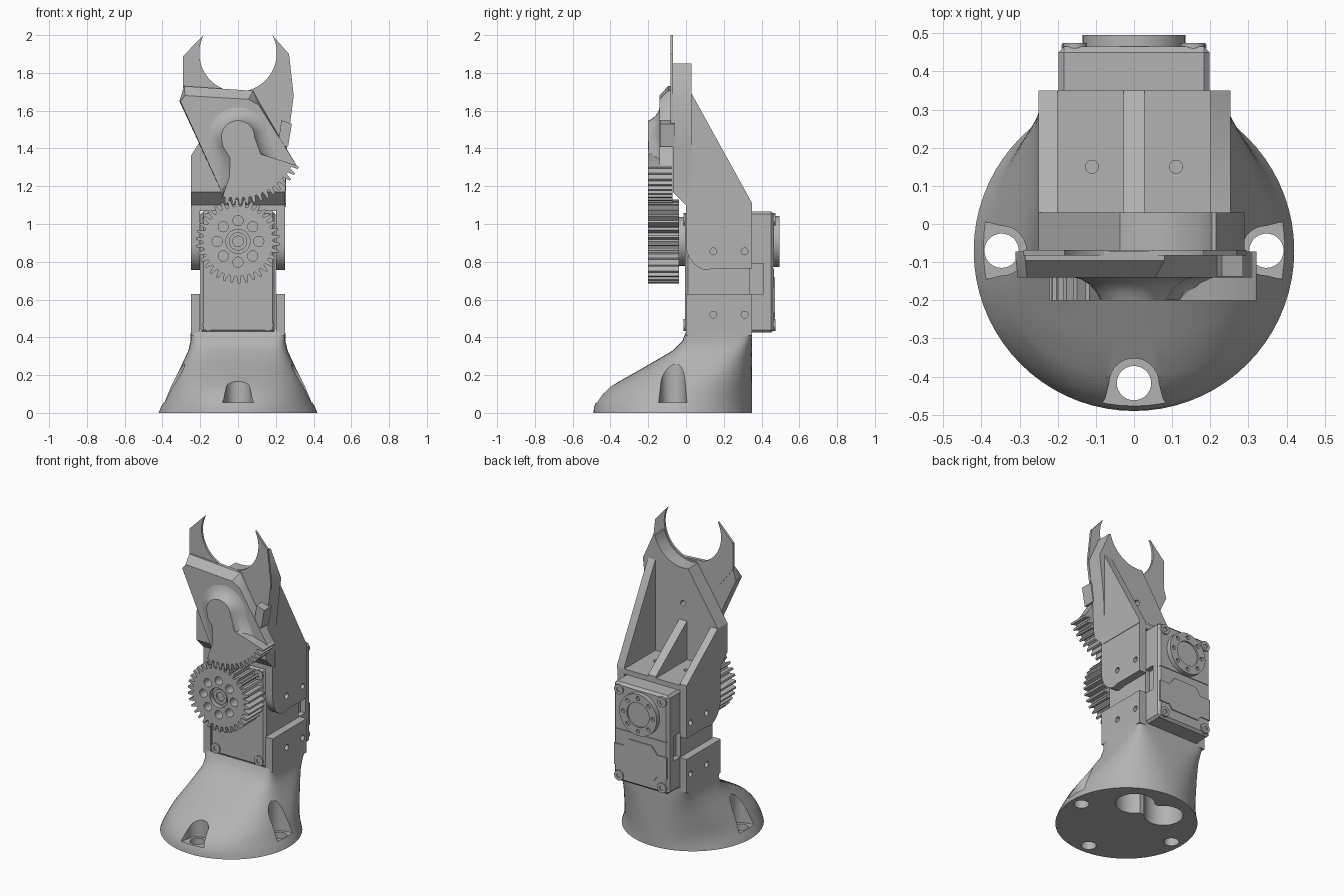
import bpy
import bmesh
from math import sin, cos, pi, radians, copysign

default = bpy.data.objects.get("Cube")
if default:
    bpy.data.objects.remove(default, do_unlink=True)

grey = bpy.data.materials.new("plain grey")
grey.use_nodes = True
GREY = (0.45, 0.45, 0.45, 1)
grey.diffuse_color = GREY
grey.node_tree.nodes["Principled BSDF"].inputs["Base Color"].default_value = GREY


def place(axis, point, depth):
    """Put a 2D point on a plane across the given axis."""
    a, b = point
    return {"X": (depth, a, b), "Y": (a, depth, b), "Z": (a, b, depth)}[axis]


def loft(name, rings, axis="Z"):
    """Skin a list of (outline, depth) rings and cap both ends."""
    bm = bmesh.new()
    loops = [[bm.verts.new(place(axis, p, depth)) for p in outline] for outline, depth in rings]
    for low, high in zip(loops, loops[1:]):
        for i in range(len(low)):
            j = (i + 1) % len(low)
            bm.faces.new((low[i], low[j], high[j], high[i]))
    bm.faces.new(loops[0][::-1])
    bm.faces.new(loops[-1])
    bmesh.ops.recalc_face_normals(bm, faces=bm.faces)
    mesh = bpy.data.meshes.new(name)
    bm.to_mesh(mesh)
    bm.free()
    mesh.materials.append(grey)
    obj = bpy.data.objects.new(name, mesh)
    bpy.context.collection.objects.link(obj)
    return obj


def prism(name, outline, axis, start, end):
    return loft(name, [(outline, start), (outline, end)], axis)


def box(name, x0, x1, y0, y1, z0, z1):
    return prism(name, [(x0, y0), (x1, y0), (x1, y1), (x0, y1)], "Z", z0, z1)


def arc(cx, cy, r, start, end, n):
    angles = [radians(start + (end - start) * i / (n - 1)) for i in range(n)]
    return [(cx + r * cos(a), cy + r * sin(a)) for a in angles]


def circle(cx, cy, r, n=32):
    return arc(cx, cy, r, 0, 360, n + 1)[:-1]


def ring_of(cx, cy, r, n=8):
    return circle(cx, cy, r, n)


def activate(obj):
    bpy.ops.object.select_all(action="DESELECT")
    obj.select_set(True)
    bpy.context.view_layer.objects.active = obj


def cut(obj, cutter):
    mod = obj.modifiers.new("cut", "BOOLEAN")
    mod.operation, mod.solver, mod.object = "DIFFERENCE", "EXACT", cutter
    activate(obj)
    bpy.ops.object.modifier_apply(modifier=mod.name)
    bpy.data.objects.remove(cutter, do_unlink=True)


def drill(obj, axis, centre, r, start, end, n=20):
    cut(obj, prism("drill", circle(*centre, r, n), axis, start, end))


def teeth(cx, cy, root, tip, start, end, count):
    """Toothed arc with trapezoid teeth."""
    step = (end - start) / count
    pts = []
    for i in range(count):
        for part, r in ((0, root), (0.3, root), (0.5, tip), (0.8, tip)):
            a = radians(start + (i + part) * step)
            pts.append((cx + r * cos(a), cy + r * sin(a)))
    return pts


# Base: round foot blending into a square column
def section(half, front, power, n=72):
    back = 0.35
    mid, depth = (front + back) / 2, (back - front) / 2
    pts = []
    for i in range(n):
        c, s = cos(2 * pi * i / n), sin(2 * pi * i / n)
        pts.append((half * copysign(abs(c) ** (2 / power), c),
                    mid + depth * copysign(abs(s) ** (2 / power), s)))
    return pts


levels = [(0, 0.42, -0.49, 2), (0.03, 0.408, -0.487, 2), (0.06, 0.392, -0.475, 2.05),
          (0.1, 0.373, -0.445, 2.15), (0.14, 0.355, -0.4, 2.3), (0.2, 0.325, -0.295, 2.6),
          (0.26, 0.295, -0.19, 3.1), (0.33, 0.263, -0.07, 4.5), (0.38, 0.251, -0.02, 8),
          (0.43, 0.25, 0, 20)]
base = loft("base", [(section(a, f, p), z) for z, a, f, p in levels])

# Screw pockets and holes in the foot, and the cable slot below
pocket = arc(0, 0, 0.065, 90, 270, 15) + [(0.04, -0.075), (0.085, -0.11), (0.16, -0.18),
                                          (0.16, 0.18), (0.085, 0.11), (0.04, 0.075)]
for ux, uy in ((0, -1), (1, 0), (-1, 0)):
    cx, cy = 0.347 * ux, -0.07 + 0.347 * uy
    plan = [(cx + u * ux - t * uy, cy + u * uy + t * ux) for u, t in pocket]
    cut(base, prism("pocket", plan, "Z", 0.055, 0.5))
    drill(base, "Z", (cx, cy), 0.045, -0.1, 0.1, 28)
slot = arc(0.11, 0.14, 0.115, -145, 145, 24) + arc(-0.11, 0.14, 0.115, 35, 325, 24)
cut(base, prism("cable_slot", slot, "Z", -0.1, 0.25))

# Side cheeks that hold the motor, lower and upper
lower = [(0, 0.41), (0.35, 0.41), (0.35, 0.63), (0, 0.63)]
upper = [(0.35, 0.765), (0.35, 1.1), (0, 1.1)] + arc(0.14, 0.89, 0.14, 180, 265, 9)
upper[-1] = (0.15, 0.765)
for side, label in ((1, "left"), (-1, "right")):
    for part, outline, z in (("lower", lower, 0.52), ("upper", upper, 0.855)):
        cheek = prism(f"{part}_cheek_{label}", outline, "X", side * 0.2, side * 0.25)
        for y in (0.145, 0.31):
            drill(cheek, "X", (y, z), 0.018, side * 0.15, side * 0.3)

# Motor body with side slots, back covers and screws
motor = box("motor", -0.198, 0.198, -0.005, 0.465, 0.425, 1.067)
bevel = motor.modifiers.new("chamfer", "BEVEL")
bevel.width, bevel.segments = 0.015, 1
activate(motor)
bpy.ops.object.modifier_apply(modifier=bevel.name)
for side in (1, -1):
    cut(motor, box("side_slot", side * 0.165, side * 0.3, 0.34, 0.41, 0.63, 0.79))
cut(motor, box("seam", -0.3, 0.3, 0.46, 0.5, 0.765, 0.772))
prism("back_cover", [(-0.19, 0.53), (-0.12, 0.53), (-0.1, 0.5), (0.1, 0.5), (0.12, 0.53), (0.19, 0.53),
                     (0.19, 0.67), (0.12, 0.67), (0.08, 0.72), (-0.08, 0.72), (-0.12, 0.67),
                     (-0.19, 0.67)], "Y", 0.46, 0.471)
horn = prism("back_horn", circle(0, 0.908, 0.135, 48), "Y", 0.46, 0.495)
cut(horn, prism("horn_dish", circle(0, 0.908, 0.08), "Y", 0.485, 0.6))
for p in ring_of(0, 0.908, 0.107):
    drill(horn, "Y", p, 0.013, 0.48, 0.6, 12)
for x in (-0.155, 0.155):
    for z in (0.465, 1.025):
        for label, y0, y1 in (("front", -0.012, 0.01), ("back", 0.45, 0.474)):
            screw = prism(f"{label}_screw", circle(x, z, 0.032, 20), "Y", y0, y1)
            drill(screw, "Y", (x, z), 0.015, *((-0.1, -0.006) if y0 < 0 else (0.468, 0.6)), n=6)

# Drive gear on the motor's front hub
prism("front_hub", circle(0, 0.908, 0.13), "Y", -0.04, 0)
gear = prism("drive_gear", teeth(0, 0.908, 0.185, 0.222, 0, 360, 34), "Y", -0.2, -0.036)
for p in ring_of(0, 0.908, 0.11):
    drill(gear, "Y", p, 0.027, -0.3, -0.13)
drill(gear, "Y", (0, 0.908), 0.064, -0.3, -0.17, 32)
cap = prism("gear_bolt", circle(0, 0.908, 0.048), "Y", -0.185, -0.16)
drill(cap, "Y", (0, 0.908), 0.028, -0.3, -0.175)

# Upper bracket: shelf, upright wall, under slope, gussets
shelf = box("shelf", -0.25, 0.25, 0, 0.35, 1.068, 1.1)
for x in (-0.11, 0.11):
    drill(shelf, "Z", (x, 0.15), 0.017, 1.075, 1.2)
wall = prism("fixed_jaw_wall", [(-0.25, 1.17), (0.25, 1.17), (0.26, 1.41), (0.29, 1.68), (0.215, 1.85)]
             + arc(0, 1.9, 0.21, -14, -100, 24) + [(-0.25, 1.36)], "Y", -0.07, 0.03)
drill(wall, "Y", (0, 1.46), 0.018, -0.05, 0.1)
prism("wall_under_slope", [(-0.07, 1.17), (0, 1.1), (0, 1.07), (0.03, 1.07), (0.03, 1.17)],
      "X", -0.25, 0.25)
for label, x0, x1, top in (("left", 0.2, 0.253, 1.69), ("middle", -0.028, 0.028, 1.35),
                           ("right", -0.25, -0.2, 1.36)):
    prism(f"{label}_gusset", [(0.02, 1.09), (0.35, 1.09), (0.35, 1.11), (0.03, top), (0.02, top)],
          "X", x0, x1)
prism("stop_lug", [(0.21, 1.41), (0.265, 1.41), (0.285, 1.53), (0.23, 1.55)], "Y", -0.138, -0.06)

# Thin crescent of the two jaw tips
prism("jaw_tips", arc(0, 1.905, 0.205, 27.6, -207.6, 48) + [
    (-0.29, 1.89), (-0.29, 1.72), (-0.2, 1.6), (0.26, 1.41), (0.295, 1.68), (0.27, 1.9)],
    "Y", -0.083, -0.068)

# Moving lever: slanted body, toothed sector, blended pivot boss
PIVOT = (0, 1.46)
edge = [(0.31, 1.31)] + arc(*PIVOT, 0.32, -27, -104, 16)
body_back = [(-0.31, 1.65), (-0.285, 1.73), (0.08, 1.705), (0.12, 1.63)] + edge
body_front = [(-0.305, 1.65), (-0.28, 1.68), (0.055, 1.66), (0.11, 1.63)] + edge
lever = loft("lever_body", [(body_back, -0.072), (body_back, -0.095), (body_front, -0.14)], "Y")

boss = arc(*PIVOT, 0.088, 0, 180, 15)
neck = [(-0.08, 1.41), (-0.042, 1.35), (-0.045, 1.25), (-0.083, 1.14)]
shoulder = [(0.31, 1.31), (0.2, 1.345), (0.12, 1.37), (0.088, 1.41)]
sector = prism("lever_sector", teeth(*PIVOT, 0.322, 0.358, -104, -25, 13) + shoulder + boss + neck,
               "Y", -0.2, -0.072)
drill(sector, "Y", PIVOT, 0.013, -0.3, -0.1)

tail = [(0.1, 1.2), (0.24, 1.29), (0.12, 1.37)]
blend_top = boss + neck + tail
blend_foot = arc(*PIVOT, 0.165, 0, 180, 15) + [
    (-0.16, 1.41), (-0.14, 1.34), (-0.11, 1.25), (-0.083, 1.14)] + tail[:2] + [(0.2, 1.38)]
rings = []
for mix, y in ((0, -0.138), (0.35, -0.145), (0.65, -0.16), (0.88, -0.18), (1, -0.199)):
    rings.append(([(a + (c - a) * mix, b + (d - b) * mix)
                   for (a, b), (c, d) in zip(blend_foot, blend_top)], y))
loft("lever_blend", rings, "Y")

# Smooth curved surfaces, keep hard edges
for obj in list(bpy.context.collection.objects):
    if obj.type == "MESH":
        activate(obj)
        bpy.ops.object.shade_smooth_by_angle(angle=radians(32))
